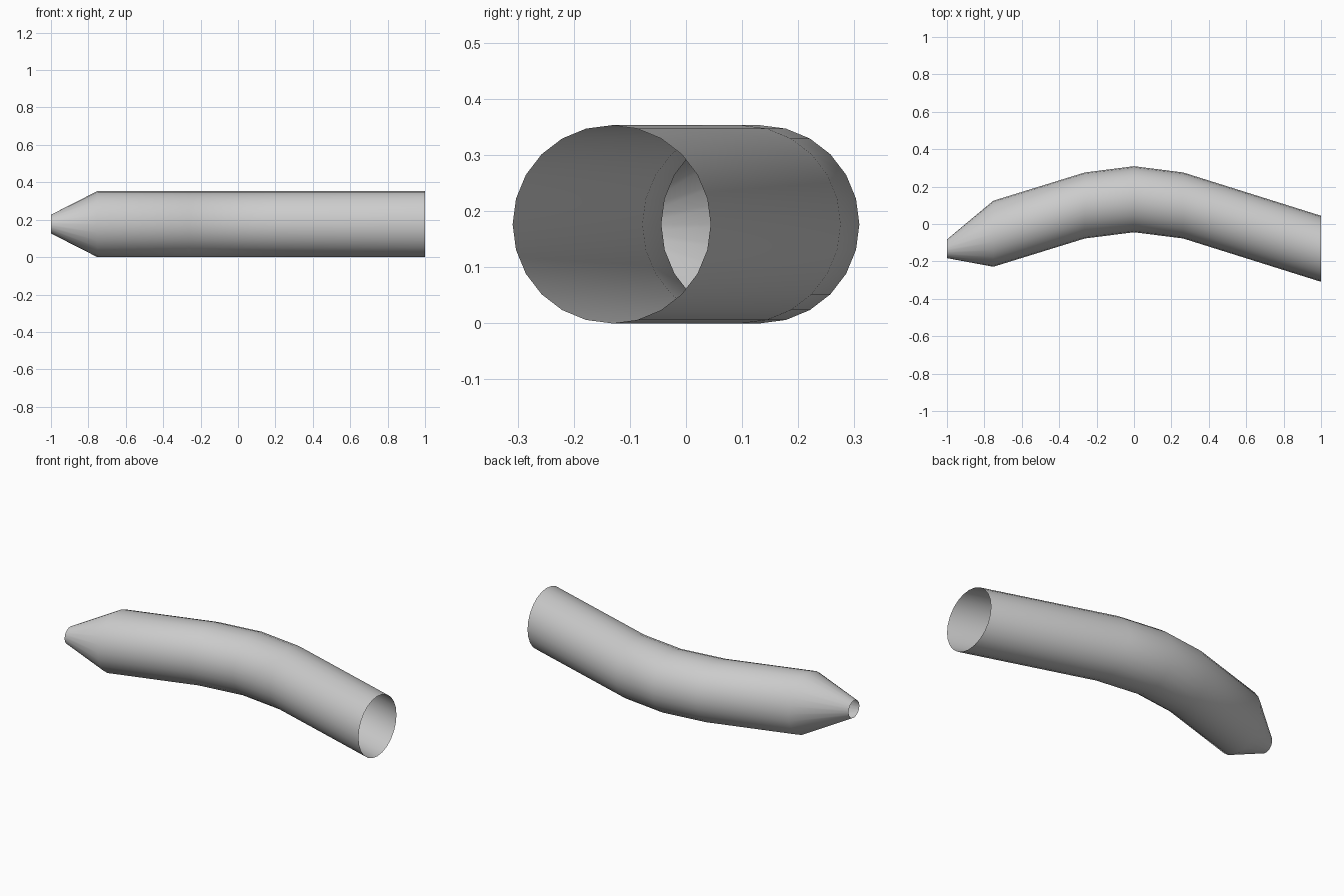
import bpy, bmesh, math

if "Cube" in bpy.data.objects:
    bpy.data.objects.remove(bpy.data.objects["Cube"])

SIDES = 24
R = 0.1765
# stations along the bent tube: x, centre y, radius
STATIONS = [(-1, -0.1325, 0.05), (-0.752, -0.052, R), (-0.263, 0.099, R),
            (0, 0.1325, R), (0.263, 0.099, R), (1, -0.1325, R)]

# open bent tube with a tapered nozzle, every ring upright in the yz plane
bm = bmesh.new()
rings = []
for x, y, r in STATIONS:
    angles = [2 * math.pi * i / SIDES for i in range(SIDES)]
    rings.append([bm.verts.new((x, y + r * math.cos(a), R + r * math.sin(a)))
                  for a in angles])
for a, b in zip(rings, rings[1:]):
    for i in range(SIDES):
        j = (i + 1) % SIDES
        bm.faces.new((a[i], a[j], b[j], b[i]))

# outward normals
for f in bm.faces:
    f.normal_update()
f = next(iter(bm.faces))
c = f.calc_center_median()
if f.normal.y * (c.y + 0.09) + f.normal.z * (c.z - R) < 0:
    bmesh.ops.reverse_faces(bm, faces=bm.faces[:])

mesh = bpy.data.meshes.new("bent_pipe")
bm.to_mesh(mesh)
bm.free()
pipe = bpy.data.objects.new("bent_pipe", mesh)
bpy.context.collection.objects.link(pipe)

# smooth shading
bpy.context.view_layer.objects.active = pipe
pipe.select_set(True)
bpy.ops.object.shade_smooth_by_angle(angle=math.radians(30))
